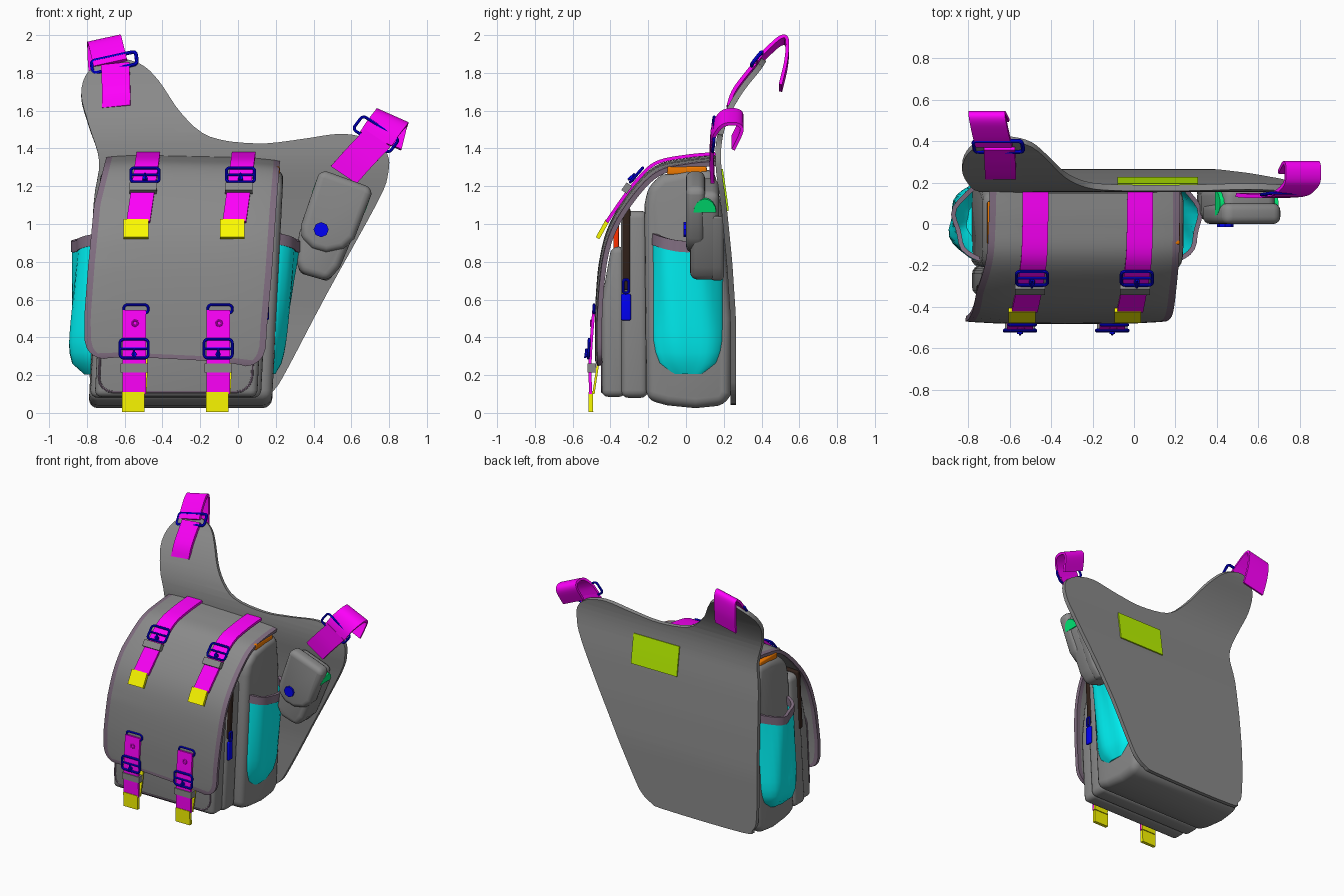
import bpy, bmesh, math
from mathutils import Vector as V, Matrix

if "Cube" in bpy.data.objects:
    bpy.data.objects.remove(bpy.data.objects["Cube"])

PAL = dict(trim=(.22, .155, .22), pink=(1, 0, .97), blue=(0, 0, .92), yellow=(.97, .95, 0),
           cyan=(0, .93, .95), olive=(.5, .92, 0), green=(0, .92, .2), orange=(.9, .2, 0),
           dark=(.03, .015, .01), red=(1, .03, 0), grey=(.255, .255, .255))
MATS = {}
X = V((1, 0, 0))


def mat(c):
    if c not in MATS:
        m = MATS[c] = bpy.data.materials.new(c)
        m.diffuse_color = (*PAL[c], 1)
        m.use_nodes = True
        m.node_tree.nodes["Principled BSDF"].inputs["Base Color"].default_value = m.diffuse_color
    return MATS[c]


def finish(name, data, cols=('grey',), solid=0):
    """Object from a bmesh or curve; thickened, baked to mesh and smooth shaded."""
    if isinstance(data, bmesh.types.BMesh):
        me = bpy.data.meshes.new(name)
        bmesh.ops.recalc_face_normals(data, faces=data.faces)
        data.to_mesh(me)
        data.free()
        data = me
    for c in cols:
        data.materials.append(mat(c))
    tmp = bpy.data.objects.new('tmp', data)
    bpy.context.collection.objects.link(tmp)
    if solid:
        s = tmp.modifiers.new('s', 'SOLIDIFY')
        s.thickness, s.offset = solid, 0
    dg = bpy.context.evaluated_depsgraph_get()
    me = bpy.data.meshes.new_from_object(tmp.evaluated_get(dg))
    bpy.data.objects.remove(tmp)
    ob = bpy.data.objects.new(name, me)
    bpy.context.collection.objects.link(ob)
    me.polygons.foreach_set('use_smooth', [True] * len(me.polygons))
    me.set_sharp_from_angle(angle=math.radians(40))
    return ob


def spline(pts, n=6, closed=False):
    P, out = [V(p) for p in pts], []
    N = len(P)
    for i in range(N if closed else N - 1):
        g = lambda k: P[k % N] if closed else P[max(0, min(N - 1, k))]
        a, b, c, d = g(i - 1), g(i), g(i + 1), g(i + 2)
        for j in range(n):
            t = j / n
            out.append(.5 * (2 * b + (c - a) * t + (2 * a - 5 * b + 4 * c - d) * t**2 + (3 * b - a - 3 * c + d) * t**3))
    return out if closed else out + [P[-1]]


def lerp(tab, z):
    for (a, p), (b, q) in zip(tab, tab[1:]):
        if z <= b:
            return p + (q - p) * max(0, z - a) / (b - a)
    return tab[-1][1]


def prism(name, pts, axis, a, b, bevel=.02, col='grey', shear=0, rot=0, loc=(0, 0, 0)):
    """Profile extruded along x (points are y,z) or y (points are x,z), with rounded edges."""
    bm = bmesh.new()
    co = lambda p, d: (d, p[0], p[1]) if axis == 'x' else (p[0], d, p[1])
    f = bm.faces.new([bm.verts.new(co(p, a)) for p in pts])
    top = bmesh.ops.extrude_face_region(bm, geom=[f])['geom']
    off = V((b - a, 0, 0)) if axis == 'x' else V((0, b - a, 0))
    bmesh.ops.translate(bm, verts=[v for v in top if isinstance(v, bmesh.types.BMVert)], vec=off)
    bmesh.ops.recalc_face_normals(bm, faces=bm.faces)
    if bevel:
        es = [e for e in bm.edges if e.calc_face_angle(0) > .6]
        bmesh.ops.bevel(bm, geom=es, offset=bevel, segments=4, profile=.5, affect='EDGES', clamp_overlap=True)
    for v in bm.verts:
        v.co.x += shear * (v.co.z - .65)
    bm.transform(Matrix.Translation(loc) @ Matrix.Rotation(rot, 4, 'Y'))
    return finish(name, bm, (col,))


def block(name, x, y, z, bevel=.02, col='grey', shear=0):
    return prism(name, [(y[0], z[0]), (y[1], z[0]), (y[1], z[1]), (y[0], z[1])], 'x', *x, bevel, col, shear)


def ribbon(name, pts, width, col, w=X, th=.014, n=6):
    bm = bmesh.new()
    w = V(w).normalized() * width / 2
    rows = [[bm.verts.new(p - w), bm.verts.new(p + w)] for p in spline(pts, n)]
    for r, s in zip(rows, rows[1:]):
        bm.faces.new((r[0], r[1], s[1], s[0]))
    return finish(name, bm, (col,), th)


def tube(name, pts, r, col, closed=True):
    cu = bpy.data.curves.new(name, 'CURVE')
    cu.dimensions, cu.bevel_depth, cu.bevel_resolution, cu.use_fill_caps = '3D', r, 2, True
    sp = cu.splines.new('POLY')
    sp.points.add(len(pts) - 1)
    for q, p in zip(sp.points, pts):
        q.co = (*p, 1)
    sp.use_cyclic_u = closed
    return finish(name, cu, (col,))


def ring(name, c, w, h, right=X, up=(0, 0, 1), r=.007, corner=.02, col='blue'):
    R, U, pts = V(right).normalized(), V(up).normalized(), []
    for k, (sx, sz) in enumerate(((1, 1), (-1, 1), (-1, -1), (1, -1))):
        for j in range(5):
            t = (k + j / 4) * math.pi / 2
            pts.append(V(c) + R * (sx * (w / 2 - corner) + corner * math.cos(t)) + U * (sz * (h / 2 - corner) + corner * math.sin(t)))
    return tube(name, pts, r, col)


# back panel with two shoulder lobes and a trimmed border
BACK = [(0, .25), (.5, .25), (.8, .23), (1.1, .2), (1.3, .17), (1.43, .17), (1.55, .2), (1.7, .28), (1.88, .43)]
outline = [(-.67, .045), (-.75, .085), (-.785, .19), (-.785, .6), (-.765, 1.1), (-.735, 1.33), (-.79, 1.52), (-.83, 1.68),
           (-.79, 1.8), (-.66, 1.87), (-.52, 1.84), (-.42, 1.75), (-.3, 1.58), (-.15, 1.46), (.1, 1.425), (.32, 1.445), (.55, 1.475),
           (.71, 1.44), (.79, 1.37), (.795, 1.27), (.74, 1.12), (.47, .63), (.26, .23), (.19, .12), (.11, .065), (0, .045)]
bm = bmesh.new()
f = bm.faces.new([bm.verts.new((p[0], 0, p[1])) for p in spline(outline, 4, True)])
f.normal_update()
border = bmesh.ops.inset_region(bm, faces=[f], thickness=.035, use_even_offset=True)['faces']
for g in border:
    g.material_index = 1
for k in range(1, 47):
    bmesh.ops.bisect_plane(bm, geom=bm.verts[:] + bm.edges[:] + bm.faces[:], plane_co=(0, 0, k * .04), plane_no=(0, 0, 1))
for v in bm.verts:
    v.co.y = sum(lerp(BACK, v.co.z + d * .02) for d in range(-3, 4)) / 7
finish('back_panel', bm, ('grey', 'trim'), .03)
ribbon('back_label', [(.115, lerp(BACK, z) + .018, z) for z in (1.07, 1.18, 1.29)], .39, 'olive', th=.012)

# main body and layered front pockets
side = [(-.21, .07), (-.1, .04), (.05, .025), (.2, .04), (.24, .1), (.24, .5), (.215, .8), (.185, 1.1), (.15, 1.29),
        (.0, 1.285), (-.13, 1.26), (-.2, 1.2), (-.22, 1.1)]
prism('main_body', side, 'x', -.76, .21, .05, shear=.05)
block('top_lining', (-.74, .19), (-.1, .11), (1.26, 1.305), .01, 'orange', .05)
block('middle_pocket', (-.755, .15), (-.345, -.2), (.08, 1.07), .04, shear=.05)
block('zipper', (-.762, .157), (-.335, -.295), (.65, 1.085), .01, 'dark', .05)
prism('outer_pocket', [(-.446, .085), (-.32, .085), (-.32, .88), (-.395, .88), (-.446, .6)], 'x', -.73, .13, .035, shear=.05)
ring('pocket_piping', (-.32, -.443, .41), .81, .6, up=(.05, 0, 1), corner=.08, col='trim')
block('pocket_tab', (-.42, -.2), (-.385, -.355), (.84, 1.0), .006, 'red')
ring('zipper_ring', (.16, -.318, .67), .03, .07, right=(0, 1, 0), corner=.012)
block('zipper_pull', (.143, .163), (-.345, -.292), (.49, .63), .008, 'blue')

# front flap draped over the body
path = spline([(.15, 1.345), (0, 1.33), (-.15, 1.295), (-.27, 1.185), (-.39, 1.0), (-.445, .81), (-.468, .55), (-.468, .285)], 7)
MID = [(.28, -.335), (.5, -.33), (.8, -.305), (1.1, -.28), (1.35, -.237)]
HALF = [(.28, .475), (.5, .483), (.8, .485), (1.1, .48), (1.35, .457)]
# extra rows tighten the rounded lower corners
path = path[:-3] + [path[-3].lerp(path[-1], k / 10) for k in range(11)]
us = [-1, -.93, -.7, -.4, 0, .4, .7, .93, 1]
bm, rows = bmesh.new(), []
for y, z in path:
    d = max(0, .1 - (z - .285))
    hw = lerp(HALF, z) - .1 + math.sqrt(max(0, .01 - d * d))
    rows.append([bm.verts.new((lerp(MID, z) + u * hw, y + .012 * abs(u)**4,
                 z - .02 * u * (1 if z < .8 else .5) - .015 * abs(u)**6)) for u in us])
for i, (a, b) in enumerate(zip(rows, rows[1:])):
    for j in range(len(us) - 1):
        q = bm.faces.new((a[j], a[j + 1], b[j + 1], b[j]))
        q.material_index = int(j in (0, len(us) - 2) or i >= len(rows) - 5)
finish('front_flap', bm, ('grey', 'trim'), .026)


# buckle frame with bar and pin
def buckle(n, c, up):
    c, U = V(c), V(up).normalized()
    ring(n + '_frame', c, .15, .1, up=U, r=.008)
    tube(n + '_bar', [c - X * .075, c + X * .075], .007, 'blue', False)
    out = U.cross(X) * -1 if U.cross(X).y > 0 else U.cross(X)
    tube(n + '_pin', [c + out * .012, c + out * .016 - U * .05], .006, 'blue', False)
    tube(n + '_stud', [c - U * .03 - out * .01, c - U * .03 + out * .014], .014, 'blue', False)


for n, xt, xb in (('left', -.475, -.54), ('right', .03, -.03)):
    # upper straps running over the flap
    zy = [(.155, 1.372), (0, 1.358), (-.16, 1.322), (-.265, 1.225), (-.345, 1.12), (-.42, 1.01)]
    px = lambda z: xb + (xt - xb) * max(0, (z - .93) / .44)
    ribbon(n + '_upper_strap', [(px(z), y, z) for y, z in zy], .125, 'pink', th=.018)
    ribbon(n + '_upper_tip', [(xb, -.415, 1.02), (xb, -.468, .925)], .13, 'yellow', th=.022, n=2)
    buckle(n + '_upper_buckle', (px(1.25), -.262, 1.26), (0, .66, .75))
    ribbon(n + '_upper_keeper', [(px(1.19), -.3, 1.21), (px(1.18), -.328, 1.17)], .145, 'grey', th=.035, n=1)
for n, x in (('left', -.55), ('right', -.105)):
    # lower straps hanging below the flap
    ribbon(n + '_lower_strap', [(x, -.488, .545), (x, -.5, .4), (x, -.508, .25), (x, -.505, .1)], .125, 'pink', th=.016)
    ribbon(n + '_lower_tip', [(x - .004, -.505, .112), (x - .004, -.503, .005)], .12, 'yellow', th=.024, n=2)
    ribbon(n + '_under_strap', [(x + .01, -.46, .3), (x + .01, -.475, .2), (x + .005, -.49, .1)], .12, 'yellow', th=.012)
    buckle(n + '_lower_buckle', (x, -.515, .34), (0, .05, 1))
    ring(n + '_lower_ring', (x + .01, -.487, .55), .13, .045)
    ribbon(n + '_lower_keeper', [(x, -.5, .262), (x, -.5, .215)], .145, 'grey', th=.045, n=1)
    tube(n + '_eyelet', [V((x + .005 + .015 * math.cos(k * .785), -.503, .475 + .015 * math.sin(k * .785))) for k in range(8)], .005, 'pink')

# bulging side pockets with trimmed openings
for n, s, dep in (('right', 1, .1), ('left', -1, .14)):
    bm, rows, N = bmesh.new(), [], 16
    for k in range(13):
        t = k / 12
        e = math.sqrt(1 - (1 - min(1, t / .3))**2)
        row = []
        for j in range(N + 1):
            a = math.pi * j / N
            z = .21 + t * (.65 + .04 * math.cos(a)**2)
            x = -.275 + s * .475 + .05 * (z - .65)
            d = dep * (.3 + .7 * e) * math.sin(a)**1.3 * (.9 + .1 * math.cos(5 * a + 3 * t))
            row.append(V((x + s * d * (1 if s < 0 else .55 + .6 * t), .01 - .18 * (.45 + .55 * e) * math.cos(a), z)))
        rows.append([bm.verts.new(p) for p in row])
    for a, b in zip(rows, rows[1:]):
        for j in range(N):
            bm.faces.new((a[j], a[j + 1], b[j + 1], b[j]))
    bm.faces.new(rows[0])
    finish(n + '_side_pocket', bm, ('cyan',), .012)
    ribbon(n + '_pocket_rim', [p + V((0, 0, .02)) for p in row], .06, 'trim', (0, 0, 1), .022, 1)

# small tilted pouch on the wing
T, C = math.radians(20), (.49, 0, 1.0)
body = [(-.06, -.3), (.09, -.29), (.125, -.2), (.14, .1), (.13, .22), (-.13, .22), (-.14, -.1), (-.11, -.24)]
lid = [(-.14, .255), (.14, .255), (.15, .22), (.145, -.03), (.11, -.1), (.03, -.15), (-.05, -.155), (-.12, -.125), (-.145, -.06), (-.15, .22)]
prism('pouch_body', body, 'y', .022, .175, .04, rot=T, loc=C)
prism('pouch_lower_back', body[:4] + body[6:], 'y', .13, .2, .02, rot=T, loc=C)
prism('pouch_flap', lid, 'y', .0, .1, .035, rot=T, loc=C)
tube('pouch_snap', [V((.44, -.014, .97)), V((.44, .01, .97))], .04, 'blue', False)
for s in (-1, 1):
    half = [(.1 + .06 * math.cos(a * math.pi / 8), .12 + .075 * math.sin(a * math.pi / 8)) for a in range(9)]
    prism('pouch_side_gusset', half, 'x', s * .12, s * .15, 0, 'green', rot=T, loc=C)

# shoulder strap ends with wire loops
wl = (1, 0, .22)
ribbon('left_anchor_strap', [(-.645, .225, 1.62), (-.645, .26, 1.71), (-.65, .365, 1.845)], .15, 'pink', (1, 0, .1), .02)
ribbon('left_shoulder_strap', [(-.675, .375, 1.85), (-.69, .43, 1.91), (-.705, .5, 1.97), (-.71, .535, 1.96), (-.705, .53, 1.85), (-.69, .5, 1.72)], .18, 'pink', wl, .018)
ring('left_loop', (-.655, .375, 1.855), .24, .085, wl, (-.1, .6, .75), .01)
wr = (.83, 0, -.55)
ribbon('right_anchor_strap', [(.56, .14, 1.26), (.64, .135, 1.35), (.74, .14, 1.455)], .165, 'pink', wr, .02)
ribbon('right_shoulder_strap', [(.73, .14, 1.45), (.77, .155, 1.51), (.81, .2, 1.56), (.815, .27, 1.565), (.805, .295, 1.53), (.78, .25, 1.43)], .185, 'pink', (.9, 0, -.4), .018)
ring('right_loop', (.73, .145, 1.475), .23, .09, wr, (.6, .1, .8), .008)
